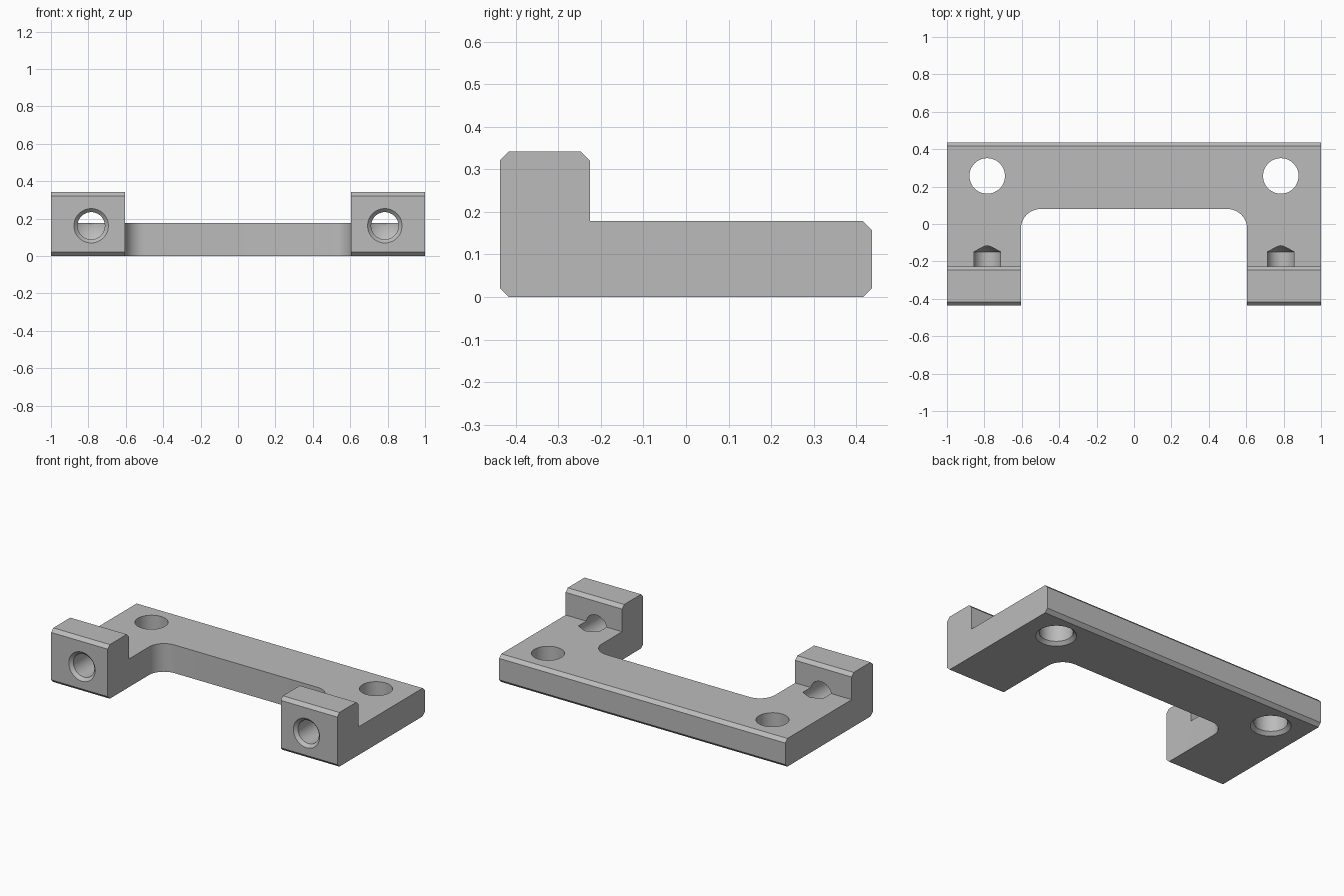
import bpy, bmesh, math
from mathutils import Matrix, Vector

if "Cube" in bpy.data.objects:
    bpy.data.objects.remove(bpy.data.objects["Cube"], do_unlink=True)

HALF_X, HALF_Y = 1.0, 0.437      # overall half sizes
PLATE, TOP = 0.178, 0.342        # plate and lug heights
LUG_Y, CH = -0.226, 0.021        # rear face of lugs, edge chamfer
SLOT_X, SLOT_Y, FILLET = 0.605, 0.08, 0.105
HOLE_X = 0.785

grey = bpy.data.materials.new("machined grey")
grey.use_nodes = True
colour = (0.5, 0.5, 0.5, 1)
grey.diffuse_color = colour
grey.node_tree.nodes["Principled BSDF"].inputs["Base Color"].default_value = colour


def make_object(name, bm):
    bmesh.ops.recalc_face_normals(bm, faces=bm.faces)
    mesh = bpy.data.meshes.new(name)
    bm.to_mesh(mesh)
    bm.free()
    mesh.materials.append(grey)
    obj = bpy.data.objects.new(name, mesh)
    bpy.context.collection.objects.link(obj)
    return obj


def prism(name, points, sweep):
    """Extrude a flat outline along a vector."""
    bm = bmesh.new()
    face = bm.faces.new([bm.verts.new(p) for p in points])
    out = bmesh.ops.extrude_face_region(bm, geom=[face])
    moved = [v for v in out["geom"] if isinstance(v, bmesh.types.BMVert)]
    bmesh.ops.translate(bm, verts=moved, vec=Vector(sweep))
    return make_object(name, bm)


def drill(name, profile, matrix, sides=48):
    """Revolve (radius, depth) pairs into a closed cutter; radius 0 is a tip."""
    bm = bmesh.new()
    rings = []
    for r, d in profile:
        n = sides if r else 1
        rings.append([bm.verts.new((r * math.cos(math.tau * i / n),
                                    r * math.sin(math.tau * i / n), d)) for i in range(n)])
    bm.faces.new(rings[0])
    for a, b in zip(rings, rings[1:]):
        for i in range(sides):
            j = (i + 1) % sides
            bm.faces.new([a[i], a[j], b[0]] if len(b) == 1 else [a[i], a[j], b[j], b[i]])
    if len(rings[-1]) > 1:
        bm.faces.new(rings[-1])
    bm.transform(matrix)
    return make_object(name, bm)


# Bracket body: chamfered side profile swept across the width
side = [(-HALF_Y, CH), (-HALF_Y + CH, 0), (HALF_Y - CH, 0), (HALF_Y, CH),
        (HALF_Y, PLATE - CH), (HALF_Y - CH, PLATE), (LUG_Y, PLATE),
        (LUG_Y, TOP - CH), (LUG_Y - CH, TOP), (-HALF_Y + CH, TOP), (-HALF_Y, TOP - CH)]
body = prism("bracket_body", [(-HALF_X, y, z) for y, z in side], (2 * HALF_X, 0, 0))

# Central opening with two rounded inner corners
outline = [(-SLOT_X, -1), (SLOT_X, -1)]
steps = 12
for sign, start in ((1, 0), (-1, math.pi / 2)):
    for i in range(steps + 1):
        a = start + math.pi / 2 * i / steps
        outline.append((sign * (SLOT_X - FILLET) + FILLET * math.cos(a),
                        SLOT_Y - FILLET + FILLET * math.sin(a)))
cutters = [prism("opening_cutter", [(x, y, -0.1) for x, y in outline], (0, 0, 0.6))]

# Mounting holes (chamfered below) and blind front holes with drill tips
for label, x in (("left", HOLE_X), ("right", -HOLE_X)):
    cutters.append(drill(label + "_mount_hole_cutter",
                         [(0.115, -0.05), (0.115, 0), (0.095, 0.02), (0.095, 0.3)],
                         Matrix.Translation((x, 0.257, 0))))
    cutters.append(drill(label + "_front_hole_cutter",
                         [(0.092, -0.05), (0.092, 0), (0.073, 0.019), (0.073, 0.288), (0, 0.33)],
                         Matrix.Translation((x, -HALF_Y, 0.162)) @ Matrix.Rotation(-math.pi / 2, 4, "X")))

bpy.ops.object.select_all(action="DESELECT")
body.select_set(True)
bpy.context.view_layer.objects.active = body
for cutter in cutters:
    cutter.hide_render = True
    mod = body.modifiers.new(cutter.name, "BOOLEAN")
    mod.operation, mod.solver, mod.object = "DIFFERENCE", "EXACT", cutter
    bpy.ops.object.modifier_apply(modifier=mod.name)
    bpy.data.objects.remove(cutter, do_unlink=True)

bpy.ops.object.shade_smooth_by_angle(angle=math.radians(25))
